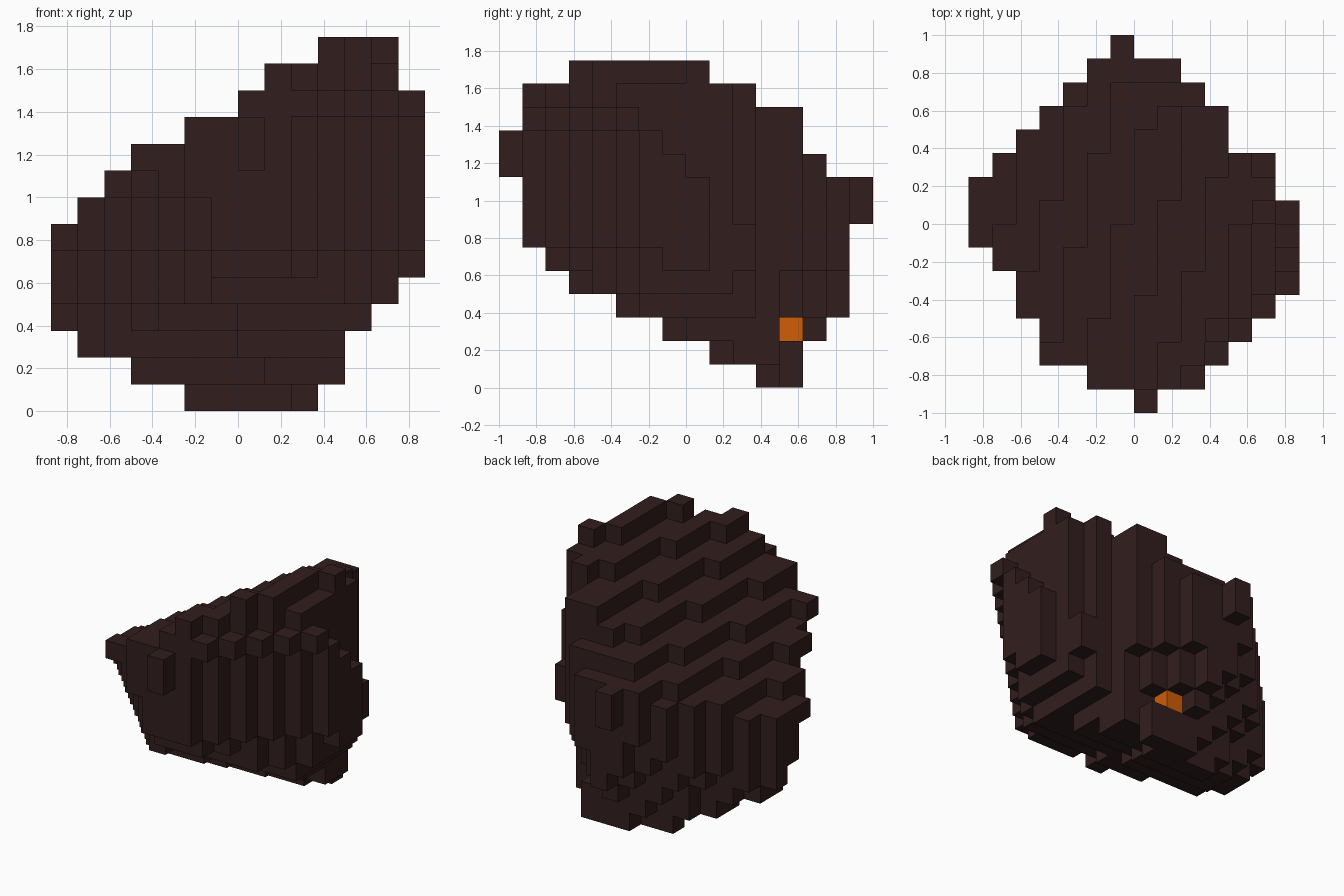
import bpy, bmesh
from mathutils import Vector

default = bpy.data.objects.get("Cube")
if default:
    bpy.data.objects.remove(default, do_unlink=True)

CELL = 0.125
ORIGIN = Vector((-0.875, -1.0, 0.0))

# Outline limits in cells (start, end): width per layer, depth per layer, width per depth row
X_BY_Z = [(5, 10), (3, 11), (1, 11), (0, 12), (0, 13), (0, 14), (0, 14),
          (1, 14), (2, 14), (3, 14), (5, 14), (7, 14), (8, 13), (10, 13)]
Y_BY_Z = [(11, 13), (9, 13), (7, 14), (5, 15), (3, 15), (2, 15), (1, 15),
          (1, 16), (1, 16), (0, 14), (0, 13), (1, 13), (1, 11), (3, 9)]
X_BY_Y = [(7, 8), (5, 10), (3, 11), (3, 12), (2, 13), (2, 14), (1, 14), (0, 14),
          (0, 14), (0, 13), (1, 13), (2, 11), (3, 11), (4, 10), (5, 9), (6, 7)]
EMBER = (8, 12, 2)


def material(name, rgb):
    mat = bpy.data.materials.new(name)
    mat.use_nodes = True
    mat.diffuse_color = (*rgb, 1)
    bsdf = mat.node_tree.nodes["Principled BSDF"]
    bsdf.inputs["Base Color"].default_value = (*rgb, 1)
    bsdf.inputs["Roughness"].default_value = 0.9
    return mat


def solid(i, j, k):
    """True where the block lies inside the outlines and all the sloped facets."""
    inside = (X_BY_Z[k][0] <= i < X_BY_Z[k][1]
              and Y_BY_Z[k][0] <= j < Y_BY_Z[k][1]
              and X_BY_Y[j][0] <= i < X_BY_Y[j][1])
    # notch that leaves the ember open to the side and back
    if not inside or (k == 2 and i >= 8 and j >= 12):
        return False
    x, y, z = ORIGIN + Vector((i + 0.5, j + 0.5, k + 0.5)) * CELL
    facets = (
        z - (1.349 + 0.585 * x - 0.1635 * y),                        # top slope
        0.4375 + 0.15 * (x - 0.19) - 1.92 * (z - 0.0625) - y,        # underside
        1.2 * x + 0.8 * y - (1.09 - 0.14 * max(0, z - 0.8)),         # back left corner
        x + y - (0.9 + 0.45 * max(0, z - 0.45)),                     # back left corner, low
        z + y + 5 * x - 5.21,                                        # left side, high
        x - 0.25 * y - (0.68 + 0.9 * (1.6875 - z)),                  # left side of the peak
        -x - y - (1.13 - 0.55 * (1.19 - z)),                         # front right corner
        x - y - (1.13 - 0.2 * max(0, 1.44 - z) - 0.5 * max(0, z - 1.44)),  # front left corner
        1.2 * y - 0.8 * x - min(1.18, 0.66 + 0.65 * z),              # back right corner
    )
    return max(facets) <= 1e-5


def block_object(name, cells, occupied, mat):
    """Build only the exposed faces of a set of grid blocks."""
    bm = bmesh.new()
    for cell in cells:
        centre = ORIGIN + (Vector(cell) + Vector((0.5, 0.5, 0.5))) * CELL
        for axis in range(3):
            for sign in (-1, 1):
                step = [0, 0, 0]
                step[axis] = sign
                if tuple(c + s for c, s in zip(cell, step)) in occupied:
                    continue
                n = Vector(step)
                u = Vector([float(a == (axis + 1) % 3) for a in range(3)])
                v = n.cross(u)
                h = CELL / 2
                bm.faces.new([bm.verts.new(centre + (n + u * a + v * b) * h)
                              for a, b in ((-1, -1), (1, -1), (1, 1), (-1, 1))])
    bmesh.ops.remove_doubles(bm, verts=bm.verts, dist=1e-4)
    mesh = bpy.data.meshes.new(name)
    bm.to_mesh(mesh)
    bm.free()
    mesh.materials.append(mat)
    obj = bpy.data.objects.new(name, mesh)
    bpy.context.collection.objects.link(obj)


rock = {(i, j, k) for i in range(14) for j in range(16) for k in range(14)
        if solid(i, j, k)}
everything = rock | {EMBER}

# Dark stepped boulder
block_object("rock_body", sorted(rock), everything, material("dark brown stone", (0.031, 0.0125, 0.0125)))
# Glowing block in the lower back notch
block_object("ember_block", [EMBER], everything, material("ember orange", (0.62, 0.11, 0.002)))
